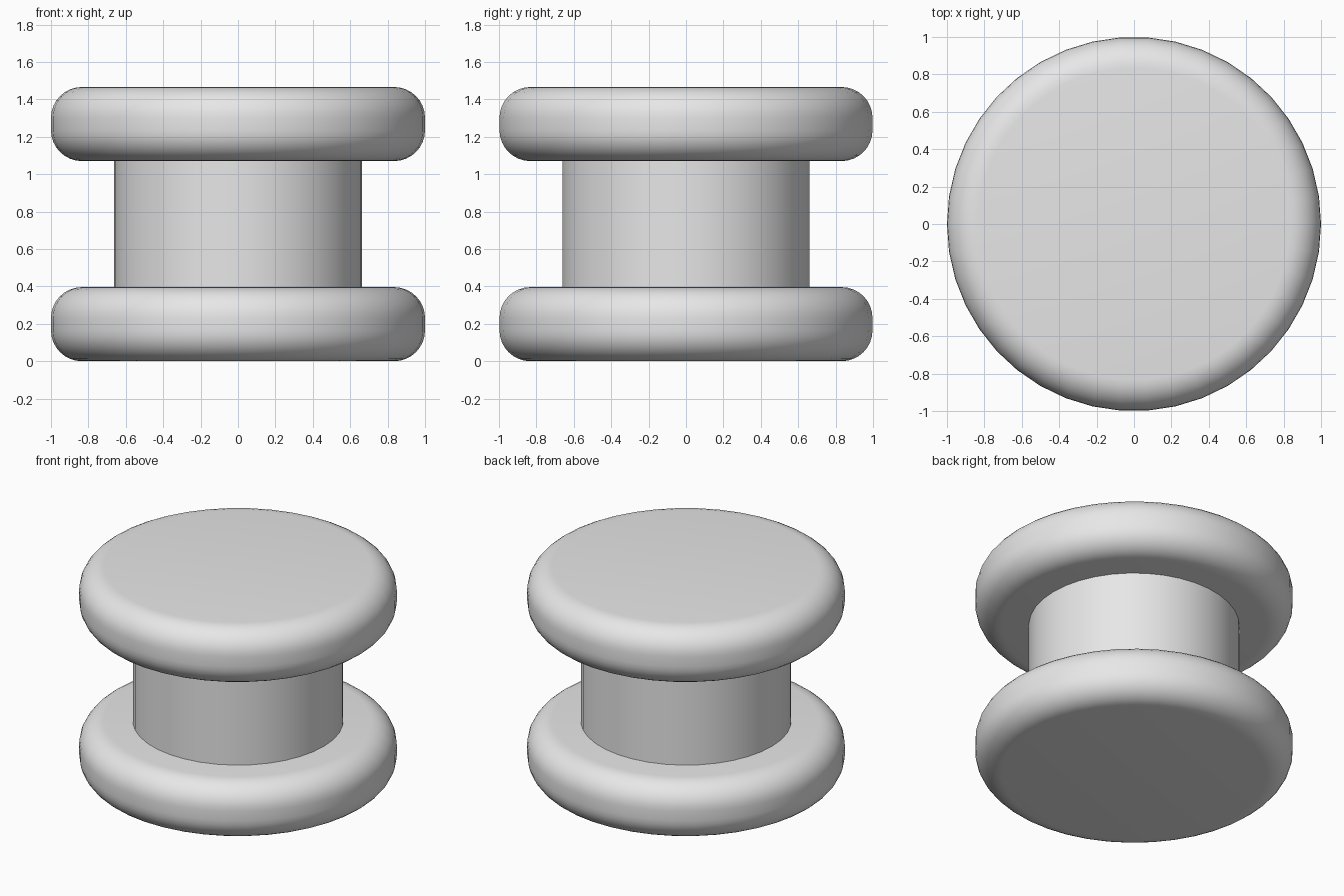
import bpy
import math

cube = bpy.data.objects.get("Cube")
if cube:
    bpy.data.objects.remove(cube, do_unlink=True)

HEIGHT = 1.466
DISC = 0.396       # disc thickness
ROUND = 0.165      # rim rounding radius

grey = bpy.data.materials.new("light_grey")
grey.use_nodes = True
grey.diffuse_color = (0.8, 0.8, 0.8, 1)
grey.node_tree.nodes["Principled BSDF"].inputs["Base Color"].default_value = grey.diffuse_color


def cylinder(name, radius, bottom, top, sides, rounding=0):
    """Upright smooth cylinder, optionally with rounded rims."""
    # start angle puts a vertex on the x axis
    bpy.ops.mesh.primitive_cylinder_add(
        vertices=sides, radius=radius, depth=top - bottom,
        location=(0, 0, (bottom + top) / 2), rotation=(0, 0, math.pi / 2))
    obj = bpy.context.object
    obj.name = name
    obj.data.materials.append(grey)
    bpy.ops.object.transform_apply(location=False, rotation=True, scale=False)
    if rounding:
        bevel = obj.modifiers.new("rounded_rims", 'BEVEL')
        bevel.width = rounding
        bevel.segments = 8
        bevel.limit_method = 'ANGLE'
        bevel.angle_limit = math.radians(45)
        bpy.ops.object.modifier_apply(modifier=bevel.name)
    bpy.ops.object.shade_smooth_by_angle(angle=math.radians(30))
    return obj


# Two rounded discs joined by a plain core
cylinder("bottom_disc", 1, 0, DISC, 42, ROUND)
cylinder("top_disc", 1, HEIGHT - DISC, HEIGHT, 42, ROUND)
cylinder("core", 0.663, DISC - 0.01, HEIGHT - DISC + 0.01, 38)
